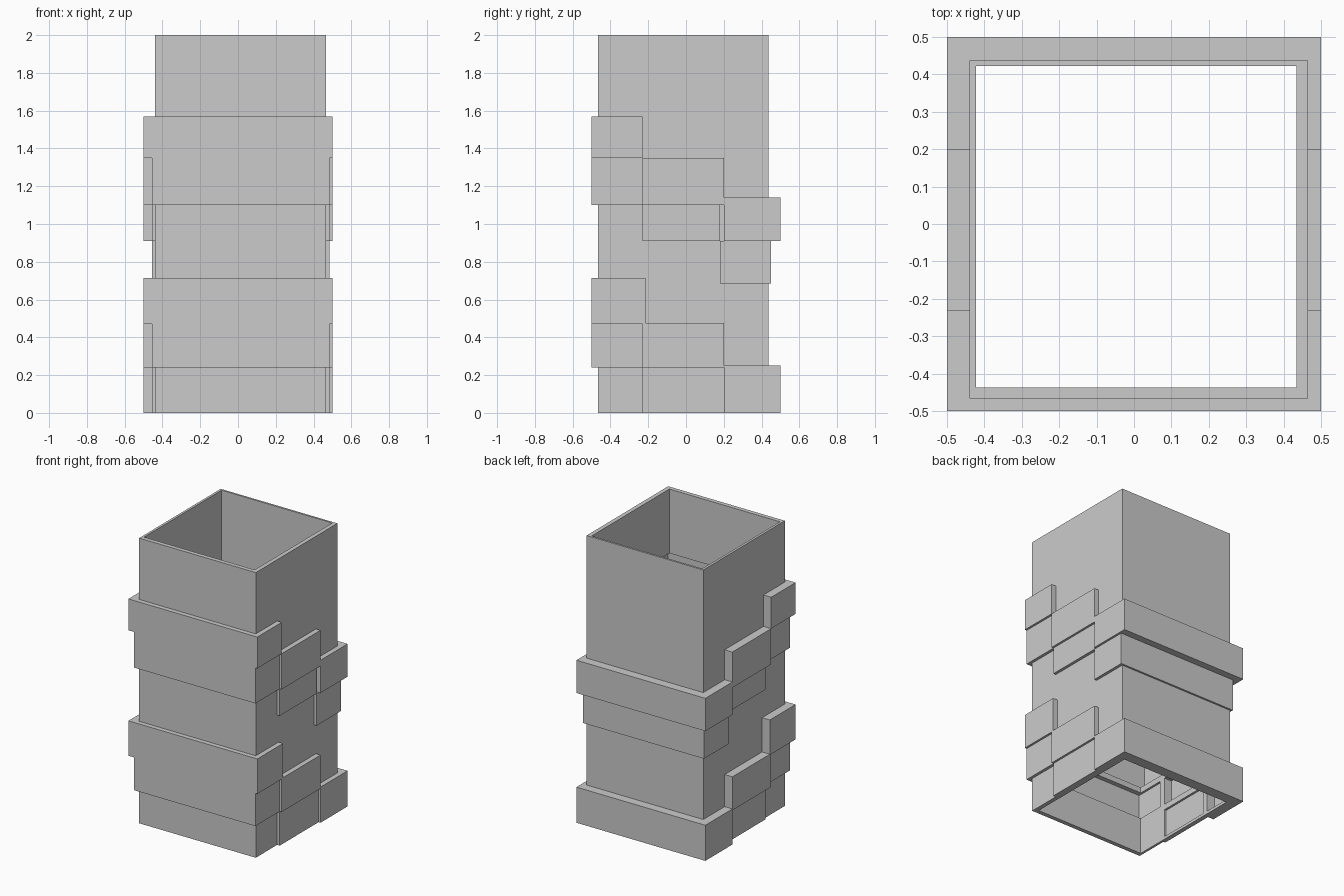
import bpy, bmesh

if "Cube" in bpy.data.objects:
    bpy.data.objects.remove(bpy.data.objects["Cube"])

# Wall thickness per side
TL, TR, TF, TB, TZ = 0.017, 0.03, 0.03, 0.014, 0.02

# Outer volumes: (x0, x1, y0, y1, z0, z1)
core = (-0.44, 0.465, -0.467, 0.437, 0, 2)
W, N = (-0.5, 0.5), (-0.455, 0.485)      # wide and narrow collar widths
bands = [
    # upper collar, stepping down from front to back
    W + (-0.5, -0.23, 1.35, 1.57),
    N + (-0.5, -0.23, 1.10, 1.35),
    W + (-0.23, 0.20, 1.10, 1.35),
    N + (-0.23, 0.18, 0.91, 1.10),
    W + (0.20, 0.5, 0.91, 1.14),
    N + (0.18, 0.45, 0.685, 0.91),
    # lower collar
    W + (-0.5, -0.215, 0.47, 0.715),
    N + (-0.5, -0.23, 0.24, 0.47),
    W + (-0.23, 0.20, 0.24, 0.475),
    N + (-0.23, 0.20, 0.0, 0.24),
    W + (0.20, 0.5, 0.0, 0.25),
]
outer = [core] + bands


def inset(b):
    return (b[0] + TL, b[1] - TR, b[2] + TF, b[3] - TB, b[4] + TZ, b[5] - TZ)


# Hollow: open shaft through the core plus a recess behind each band
shaft = inset(core)[:4] + (-1, 3)
inner = [shaft] + [inset(b) for b in bands]


def cuts(axis):
    vals = sorted({round(b[axis * 2 + k], 4) for b in outer + inner for k in (0, 1)})
    return vals


X, Y, Z = cuts(0), cuts(1), cuts(2)


def inside(boxes, p):
    return any(all(b[2 * a] < p[a] < b[2 * a + 1] for a in range(3)) for b in boxes)


# Solid cells of the irregular grid
solid = set()
for i in range(len(X) - 1):
    for j in range(len(Y) - 1):
        for k in range(len(Z) - 1):
            p = ((X[i] + X[i + 1]) / 2, (Y[j] + Y[j + 1]) / 2, (Z[k] + Z[k + 1]) / 2)
            if inside(outer, p) and not inside(inner, p):
                solid.add((i, j, k))

# Skin the boundary of the solid cells
bm = bmesh.new()
verts = {}


def vert(c):
    if c not in verts:
        verts[c] = bm.verts.new((X[c[0]], Y[c[1]], Z[c[2]]))
    return verts[c]


for cell in solid:
    for a in range(3):
        u, v = (a + 1) % 3, (a + 2) % 3
        for side in (0, 1):
            nb = list(cell)
            nb[a] += 1 if side else -1
            if tuple(nb) in solid:
                continue
            loop = []
            for du, dv in ((0, 0), (1, 0), (1, 1), (0, 1)):
                c = list(cell)
                c[a] += side
                c[u] += du
                c[v] += dv
                loop.append(vert(tuple(c)))
            bm.faces.new(loop if side else loop[::-1])

# Merge coplanar cells into clean flat faces
bmesh.ops.dissolve_limit(bm, angle_limit=0.01, verts=bm.verts[:], edges=bm.edges[:])
mesh = bpy.data.meshes.new("stepped_square_tube")
bm.to_mesh(mesh)
bm.free()
obj = bpy.data.objects.new("stepped_square_tube", mesh)
bpy.context.collection.objects.link(obj)
